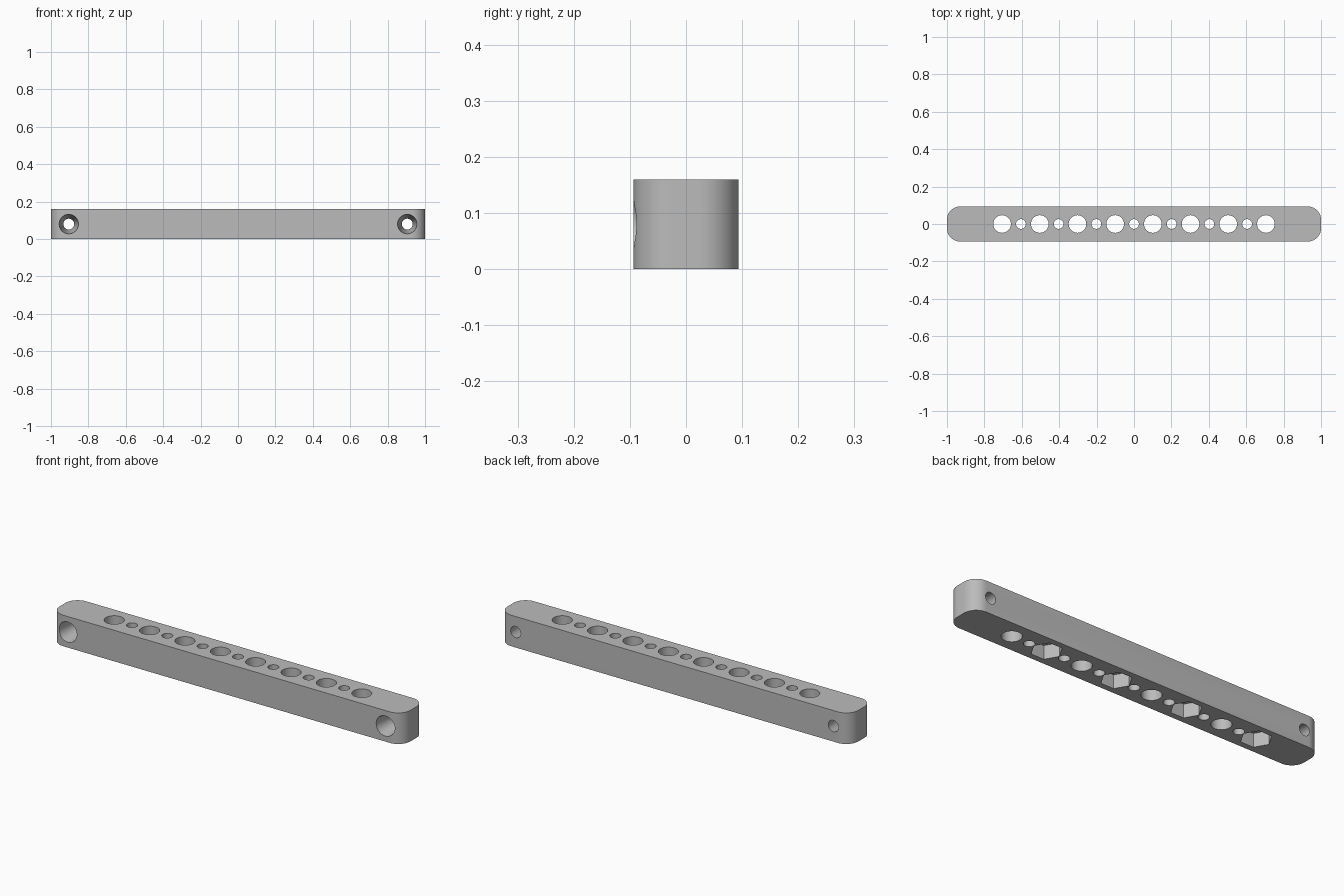
import bpy
import bmesh
from math import radians, cos, sin, pi
from mathutils import Matrix

old = bpy.data.objects.get("Cube")
if old:
    bpy.data.objects.remove(old, do_unlink=True)

LENGTH, WIDTH, HEIGHT, CORNER = 2.0, 0.187, 0.16, 0.07
PITCH = 0.2015

grey = bpy.data.materials.new("plain grey")
grey.use_nodes = True
colour = (0.5, 0.5, 0.5, 1)
grey.diffuse_color = colour
grey.node_tree.nodes["Principled BSDF"].inputs["Base Color"].default_value = colour


def make_object(name, bm):
    bmesh.ops.recalc_face_normals(bm, faces=bm.faces)
    mesh = bpy.data.meshes.new(name)
    bm.to_mesh(mesh)
    bm.free()
    mesh.materials.append(grey)
    obj = bpy.data.objects.new(name, mesh)
    bpy.context.collection.objects.link(obj)
    return obj


# Bar: rounded rectangle extruded upward
bm = bmesh.new()
outline = []
steps = 12
for quarter, (sx, sy) in enumerate([(1, 1), (-1, 1), (-1, -1), (1, -1)]):
    for i in range(steps + 1):
        a = (quarter + i / steps) * pi / 2
        x = sx * (LENGTH / 2 - CORNER) + CORNER * cos(a)
        y = sy * (WIDTH / 2 - CORNER) + CORNER * sin(a)
        outline.append(bm.verts.new((x, y, 0)))
base = bm.faces.new(outline)
top = bmesh.ops.extrude_face_region(bm, geom=[base])["geom"]
bmesh.ops.translate(bm, vec=(0, 0, HEIGHT),
                    verts=[v for v in top if isinstance(v, bmesh.types.BMVert)])
bar = make_object("drilled_bar", bm)


def cut(name, shapes):
    """Subtract cones given as (matrix, sides, bottom radius, top radius, depth)."""
    bm = bmesh.new()
    for matrix, sides, r1, r2, depth in shapes:
        bmesh.ops.create_cone(bm, cap_ends=True, segments=sides, radius1=r1,
                              radius2=r2, depth=depth, matrix=matrix)
    cutter = make_object(name, bm)
    cutter.hide_render = True
    mod = bar.modifiers.new(name, "BOOLEAN")
    mod.operation = "DIFFERENCE"
    mod.solver = "EXACT"
    mod.object = cutter
    bpy.context.view_layer.objects.active = bar
    bpy.ops.object.modifier_apply(modifier=name)
    bpy.data.objects.remove(cutter, do_unlink=True)


# Alternating large and small vertical holes along the centre line
holes = []
for i in range(15):
    radius = 0.026 if i % 2 else 0.047
    place = Matrix.Translation(((i - 7) * PITCH / 2, 0, HEIGHT / 2))
    holes.append((place, 48, radius, radius, HEIGHT * 2))
cut("vertical_holes", holes)

# Hexagonal nut pockets under every second large hole
POCKET = 0.07
pockets = []
for i in range(4):
    place = Matrix.Translation(((2 * i - 3.5) * PITCH, 0, 0))
    pockets.append((place @ Matrix.Rotation(radians(90), 4, "Z"),
                    6, 0.073, 0.073, POCKET * 2))
cut("nut_pockets", pockets)

# Tapered mounting holes through the ends, wide at the front
SLOPE = (0.052 - 0.029) / WIDTH
MARGIN = 0.02
tapers = []
for side in (-1, 1):
    place = Matrix.Translation((side * 0.905, 0, HEIGHT / 2))
    tapers.append((place @ Matrix.Rotation(radians(-90), 4, "X"), 48,
                   0.052 + SLOPE * MARGIN, 0.029 - SLOPE * MARGIN,
                   WIDTH + 2 * MARGIN))
cut("mounting_holes", tapers)

# Smooth curved walls, crisp edges
bpy.ops.object.select_all(action="DESELECT")
bar.select_set(True)
bpy.context.view_layer.objects.active = bar
bpy.ops.object.shade_smooth_by_angle(angle=radians(30))
